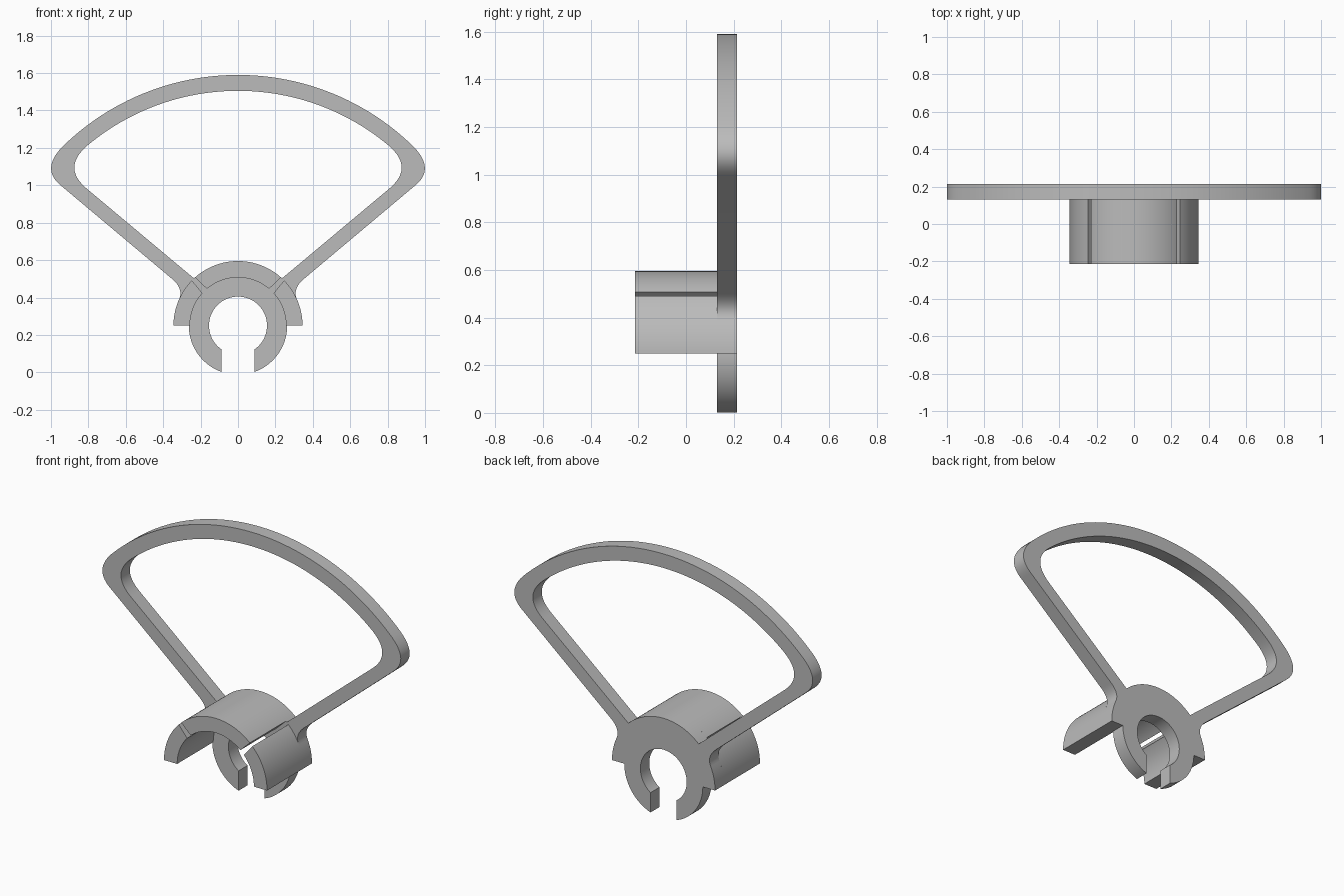
import bpy, bmesh
from math import sin, cos, asin, acos, radians, degrees, sqrt

cube = bpy.data.objects.get("Cube")
if cube:
    bpy.data.objects.remove(cube, do_unlink=True)

HUB_Z = 0.25                                 # common centre of hub and rim arcs
R_HOLE, R_CLIP, R_SLEEVE = 0.155, 0.263, 0.345
R_BORE = 0.257
RIM_OUT, RIM_IN = 1.34, 1.255
SLOT = 0.087
FRONT, STEP, BACK = -0.215, 0.13, 0.215

grey = bpy.data.materials.new("light grey plastic")
grey.use_nodes = True
colour = (0.5, 0.5, 0.5, 1)
grey.diffuse_color = colour
grey.node_tree.nodes["Principled BSDF"].inputs["Base Color"].default_value = colour


def arc(r, a0, a1, n=24):
    """Points on a circle around the hub axis, angles in degrees from +x."""
    angles = [radians(a0 + (a1 - a0) * i / n) for i in range(n + 1)]
    return [(r * cos(a), HUB_Z + r * sin(a)) for a in angles]


def bend(p, c, q, n=12):
    """Rounded corner from p to q, pulled towards c."""
    pts = []
    for i in range(n + 1):
        t = i / n
        pts.append(tuple((1 - t) ** 2 * p[k] + 2 * t * (1 - t) * c[k] + t * t * q[k]
                         for k in (0, 1)))
    return pts


def mirrored_plate(name, outline, y0, y1):
    """Extrude an x-z outline of the +x half along y and mirror it."""
    pts = [p for i, p in enumerate(outline)
           if (p[0] - outline[i - 1][0]) ** 2 + (p[1] - outline[i - 1][1]) ** 2 > 1e-8]
    bm = bmesh.new()
    face = bm.faces.new([bm.verts.new((max(x, 0) if x > 1e-5 else 0, y0, z)) for x, z in pts])
    new = bmesh.ops.extrude_face_region(bm, geom=[face])["geom"]
    for v in new:
        if isinstance(v, bmesh.types.BMVert):
            v.co.y = y1
    bmesh.ops.recalc_face_normals(bm, faces=bm.faces)
    # open the faces on the mirror plane so both halves weld together
    seam = [f for f in bm.faces if all(abs(v.co.x) < 1e-5 for v in f.verts)]
    bmesh.ops.delete(bm, geom=seam, context="FACES")
    mesh = bpy.data.meshes.new(name)
    bm.to_mesh(mesh)
    bm.free()
    mesh.materials.append(grey)
    obj = bpy.data.objects.new(name, mesh)
    bpy.context.collection.objects.link(obj)
    bpy.ops.object.select_all(action="DESELECT")
    obj.select_set(True)
    bpy.context.view_layer.objects.active = obj
    bpy.ops.object.shade_smooth_by_angle(angle=radians(30))
    obj.modifiers.new("Mirror", "MIRROR").use_clip = True
    return obj


def rim_angle(r, x):
    return degrees(acos(x / r))


def slot_angle(r):
    return -degrees(acos(SLOT / r))


# guard frame: rim, arms and clip ring in one flat plate
rim_out = arc(RIM_OUT, 90, rim_angle(RIM_OUT, 0.94))
rim_in = arc(RIM_IN, rim_angle(RIM_IN, 0.81), 90)
frame = rim_out
frame += bend(rim_out[-1], (1.056, 1.085), (0.945, 0.997))       # outer corner
frame += bend((0.353, 0.50), (0.29, 0.447), (0.315, 0.39))       # arm root fillet
frame += arc(R_SLEEVE, 24, 0, 8)                                 # shoulder
frame += arc(R_CLIP, 0, slot_angle(R_CLIP))                      # clip jaw
frame += arc(R_HOLE, slot_angle(R_HOLE), 90, 40)                 # hole
frame += arc(R_SLEEVE, 90, 47, 16)                               # top of hub
frame += bend((0.81, 0.983), (0.94, 1.093), rim_in[0])           # inner corner
frame += rim_in[:-1] + [(0, HUB_Z + RIM_IN)]
mirrored_plate("guard_frame", frame, STEP, BACK)

# sleeve: an upper arch and two side grips, parted by narrow slits
arch = arc(R_SLEEVE, 90, 48.2) + arc(R_BORE, 49.8, 90)
mirrored_plate("sleeve_arch", arch, FRONT, STEP)
grip = arc(R_SLEEVE, 44.4, 0) + arc(R_BORE, 0, 42.3)
mirrored_plate("sleeve_grips", grip, FRONT, STEP)
